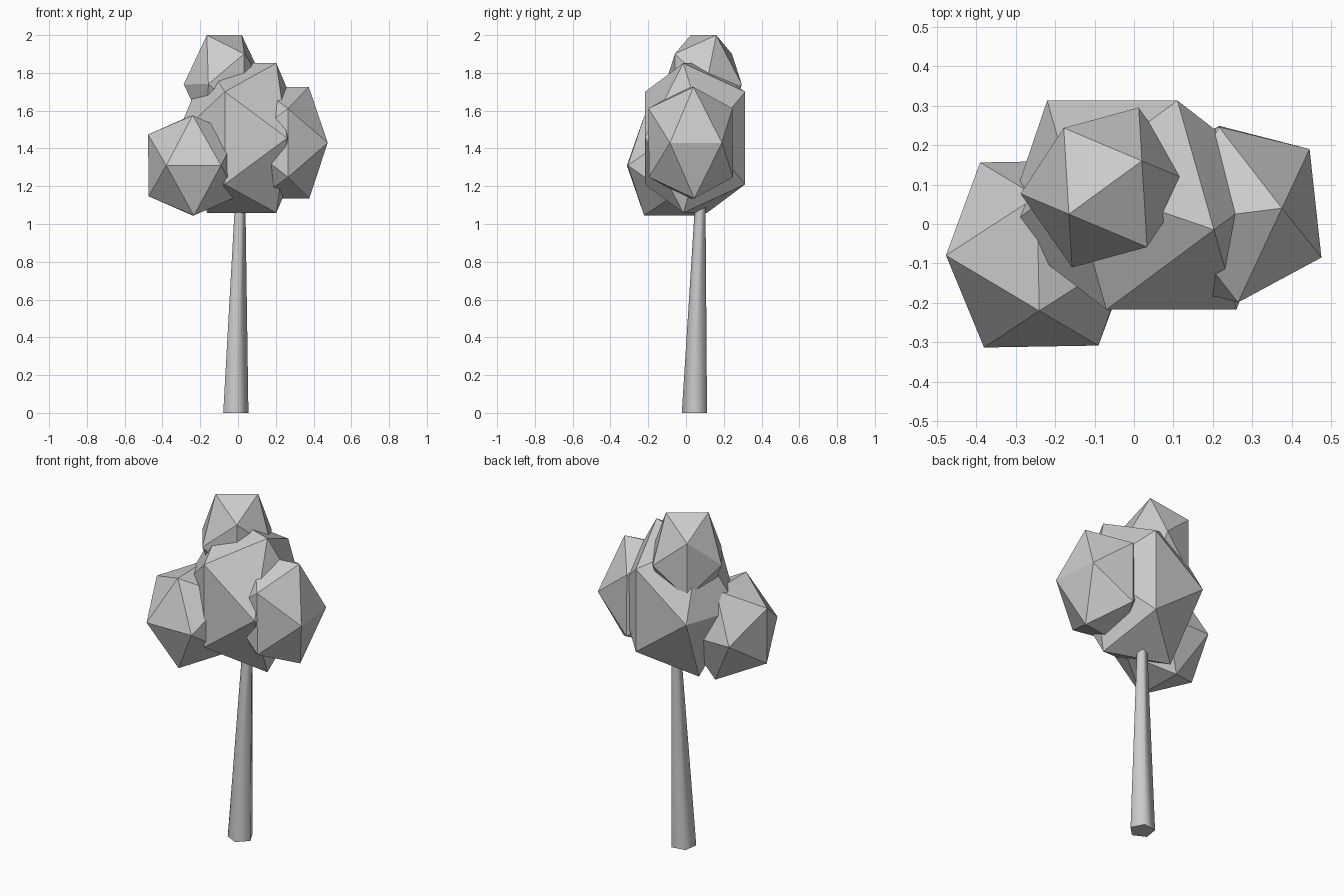
import bpy
import bmesh
from math import radians, sin, cos
from mathutils import Matrix, Vector

cube = bpy.data.objects.get("Cube")
if cube:
    bpy.data.objects.remove(cube, do_unlink=True)


def make_material(name, rgb):
    mat = bpy.data.materials.new(name)
    mat.use_nodes = True
    mat.diffuse_color = (*rgb, 1)
    mat.node_tree.nodes["Principled BSDF"].inputs["Base Color"].default_value = (*rgb, 1)
    return mat


grey = make_material("light_grey", (0.6, 0.6, 0.6))


def finish(name, bm):
    bmesh.ops.recalc_face_normals(bm, faces=bm.faces)
    mesh = bpy.data.meshes.new(name)
    bm.to_mesh(mesh)
    bm.free()
    mesh.materials.append(grey)
    obj = bpy.data.objects.new(name, mesh)
    bpy.context.collection.objects.link(obj)
    return obj


def foliage(name, centre, *corners):
    """Stretch a faceted ball so that one of its faces lands on three corners."""
    bm = bmesh.new()
    bmesh.ops.create_icosphere(bm, subdivisions=1, radius=1)
    bm.faces.ensure_lookup_table()
    centre = Vector(centre)
    source = Matrix([v.co for v in bm.faces[0].verts]).transposed()
    target = Matrix([Vector(c) - centre for c in corners]).transposed()
    stretch = target @ source.inverted()
    for v in bm.verts:
        v.co = centre + stretch @ v.co
    return finish(name, bm)


# Foliage clumps
foliage("main_foliage", (0.02, 0.048, 1.455),
        (-0.07, -0.217, 1.70), (-0.07, -0.217, 1.21), (0.26, -0.217, 1.455))
foliage("left_foliage", (0.24, 0.025, 1.43),
        (0.475, -0.085, 1.43), (0.445, 0.19, 1.43), (0.375, 0.04, 1.725))
foliage("right_foliage", (-0.24, -0.076, 1.31),
        (-0.38, -0.313, 1.31), (-0.09, -0.308, 1.31), (-0.24, -0.22, 1.575))
foliage("top_foliage", (-0.0725, 0.0925, 1.74),
        (-0.165, 0.025, 2.0), (0.02, 0.16, 2.0), (-0.178, 0.2435, 1.90))

# Leaning, tapered five-sided trunk
SIDES = 5
bm = bmesh.new()
rings = []
for x, y, z, r in ((-0.015, 0.048, 0, 0.071), (0.011, 0.078, 1.15, 0.028)):
    angles = [radians(135 + 360 / SIDES * i) for i in range(SIDES)]
    rings.append([bm.verts.new((x + r * cos(a), y + r * sin(a), z)) for a in angles])
low, high = rings
for i in range(SIDES):
    j = (i + 1) % SIDES
    bm.faces.new((low[i], low[j], high[j], high[i])).smooth = True
bm.faces.new(low)
bm.faces.new(high)
finish("trunk", bm)
